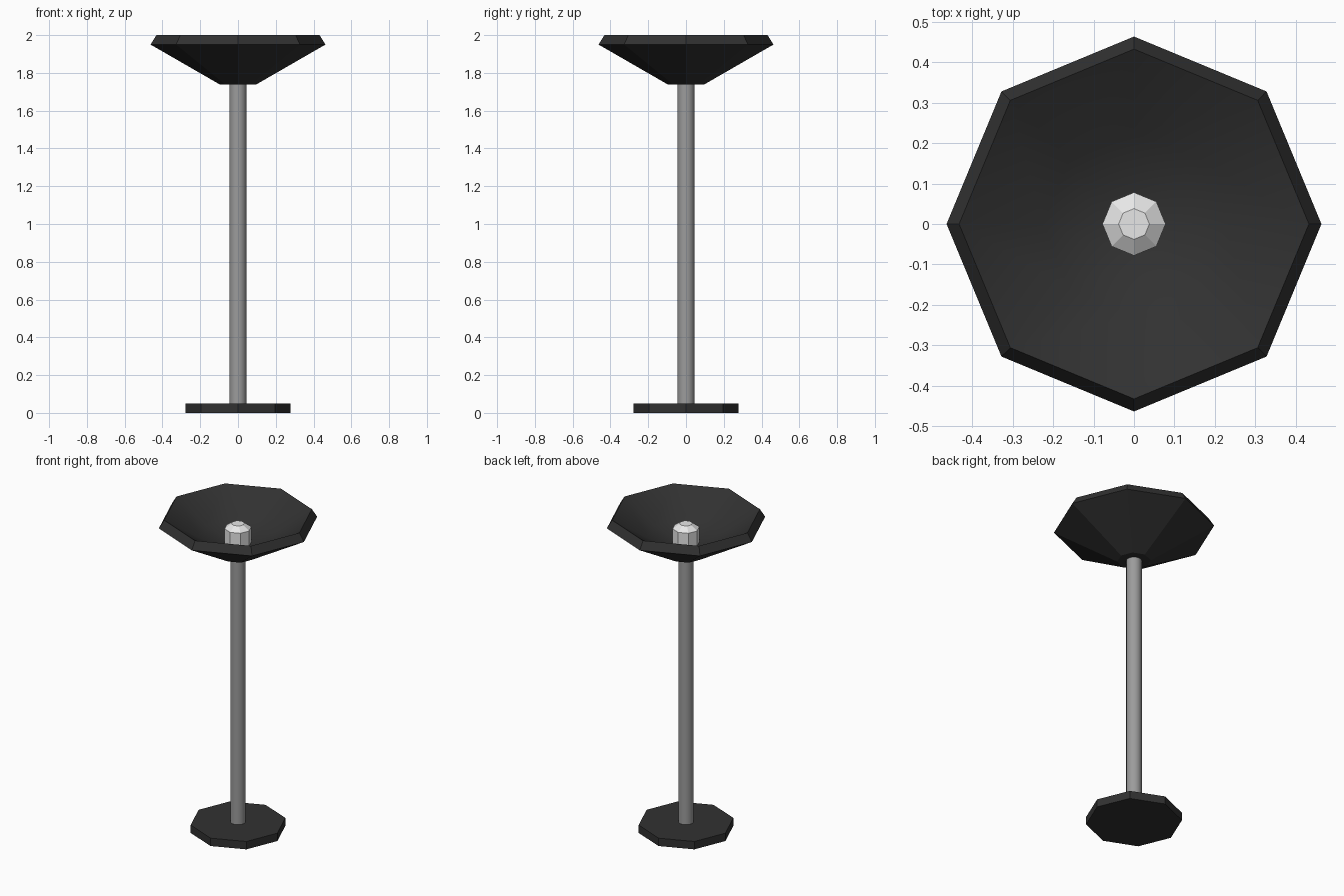
import bpy, bmesh, math

if "Cube" in bpy.data.objects:
    bpy.data.objects.remove(bpy.data.objects["Cube"])


def material(name, v):
    m = bpy.data.materials.new(name)
    m.diffuse_color = (v, v, v, 1)
    m.use_nodes = True
    m.node_tree.nodes["Principled BSDF"].inputs["Base Color"].default_value = m.diffuse_color
    return m


def lathe(name, profile, sides, mat, smooth=()):
    """Revolve (radius, z) points about z; bands listed in smooth are shaded smooth."""
    bm = bmesh.new()
    rings = []
    for r, z in profile:
        if r == 0:
            rings.append([bm.verts.new((0, 0, z))] * sides)
        else:
            rings.append([bm.verts.new((r * math.cos(2 * math.pi * i / sides),
                                        r * math.sin(2 * math.pi * i / sides), z))
                          for i in range(sides)])
    for b, (lo, hi) in enumerate(zip(rings, rings[1:])):
        for i in range(sides):
            j = (i + 1) % sides
            quad = list(dict.fromkeys([lo[i], lo[j], hi[j], hi[i]]))
            bm.faces.new(quad).smooth = b in smooth
    me = bpy.data.meshes.new(name)
    bm.to_mesh(me)
    bm.free()
    me.materials.append(mat)
    ob = bpy.data.objects.new(name, me)
    bpy.context.collection.objects.link(ob)
    return ob


black = material("matte black", 0.031)
grey = material("pole grey", 0.33)
white = material("bulb white", 0.82)

# Octagonal foot
lathe("base", [(0, 0), (0.277, 0), (0.277, 0.05), (0, 0.05)], 8, black)

# Round pole
lathe("pole", [(0, 0.04), (0.045, 0.04), (0.045, 1.75), (0, 1.75)], 16, grey, smooth=(1,))

# Bowl shade: faceted outside, smooth dished inside
lathe("shade", [(0, 1.739), (0.097, 1.739), (0.463, 1.95), (0.432, 2.0),
                (0.225, 1.87), (0.08, 1.82), (0, 1.82)], 8, black, smooth=(3, 4, 5))

# Faceted bulb
lathe("bulb", [(0, 1.81), (0.078, 1.81), (0.078, 1.917),
               (0.038, 1.945), (0, 1.945)], 8, white)
